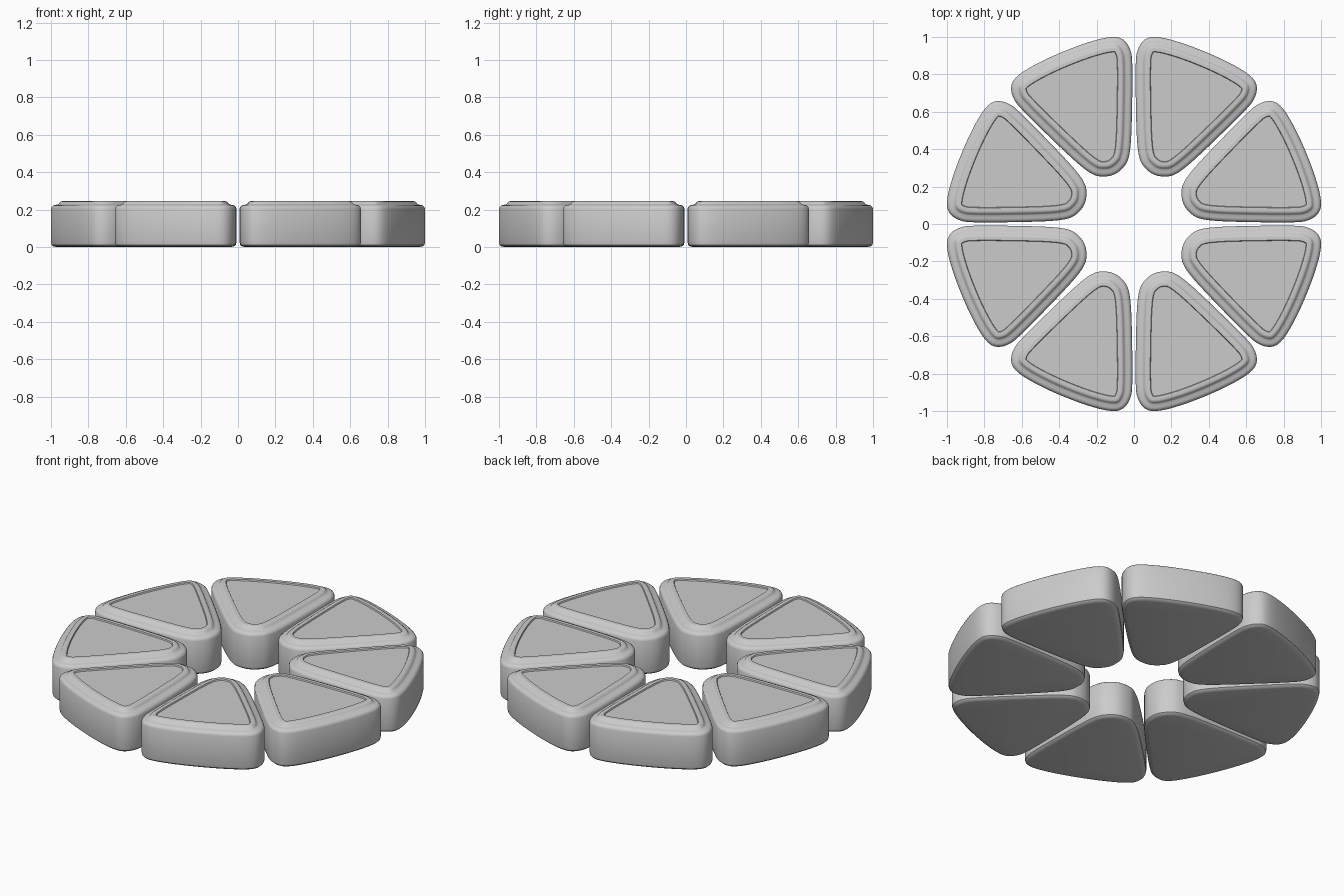
import bpy, math
from mathutils import Vector

if "Cube" in bpy.data.objects:
    bpy.data.objects.remove(bpy.data.objects["Cube"])

# Half outline of one wedge: u = radial distance, v = sideways distance
HALF = [(0.285, 0), (0.30, 0.06), (0.335, 0.106), (0.423, 0.158), (0.605, 0.24),
        (0.789, 0.317), (0.867, 0.338), (0.933, 0.324), (0.970, 0.272),
        (0.990, 0.16), (0.997, 0)]
# Cross-section of the pad: (inset from outline, height)
SECTION = [(0.03, 0.0), (0.012, 0.004), (0.003, 0.012), (0, 0.025), (0, 0.205),
           (0.004, 0.215), (0.012, 0.222), (0.022, 0.225), (0.036, 0.227),
           (0.042, 0.231), (0.047, 0.239), (0.054, 0.244), (0.062, 0.245),
           (0.078, 0.245), (0.081, 0.238)]
STEPS = 5


def smooth_loop(pts):
    """Closed Catmull-Rom curve through the points."""
    out, n = [], len(pts)
    for i in range(n):
        a, b, c, d = (pts[(i + k) % n] for k in (-1, 0, 1, 2))
        for s in range(STEPS):
            t = s / STEPS
            out.append(0.5 * (2 * b + (c - a) * t + (2 * a - 5 * b + 4 * c - d) * t ** 2
                              + (3 * b - a - 3 * c + d) * t ** 3))
    return out


# Counter-clockwise outline: lower side outward, upper side back
lower = [Vector((u, -v)) for u, v in HALF]
upper = [Vector((u, v)) for u, v in HALF[-2:0:-1]]
outline = smooth_loop(lower + upper)
n = len(outline)

# Fit the ring to a 2 unit span
a0 = math.pi / 8
span = max(p.x * math.cos(a0) - p.y * math.sin(a0) for p in outline)
outline = [p / span for p in outline]

# Inward normals for the inset rings
inward = []
for i in range(n):
    t = (outline[(i + 1) % n] - outline[i - 1]).normalized()
    inward.append(Vector((-t.y, t.x)))

verts, faces = [], []
for inset, z in SECTION:
    for p, m in zip(outline, inward):
        q = p + m * inset
        verts.append((q.x, q.y, z))
for r in range(len(SECTION) - 1):
    for i in range(n):
        j = (i + 1) % n
        faces.append((r * n + i, r * n + j, (r + 1) * n + j, (r + 1) * n + i))
faces.append(tuple(reversed(range(n))))
top = (len(SECTION) - 1) * n
faces.append(tuple(range(top, top + n)))

mesh = bpy.data.meshes.new("wedge_pad")
mesh.from_pydata(verts, [], faces)
mesh.update()

# Eight wedge pads around the ring
for k in range(8):
    pad = bpy.data.objects.new(f"wedge_pad_{k + 1}", mesh)
    pad.rotation_euler.z = a0 + k * math.pi / 4
    bpy.context.collection.objects.link(pad)

bpy.context.view_layer.objects.active = pad
pad.select_set(True)
bpy.ops.object.shade_smooth_by_angle(angle=math.radians(35))
